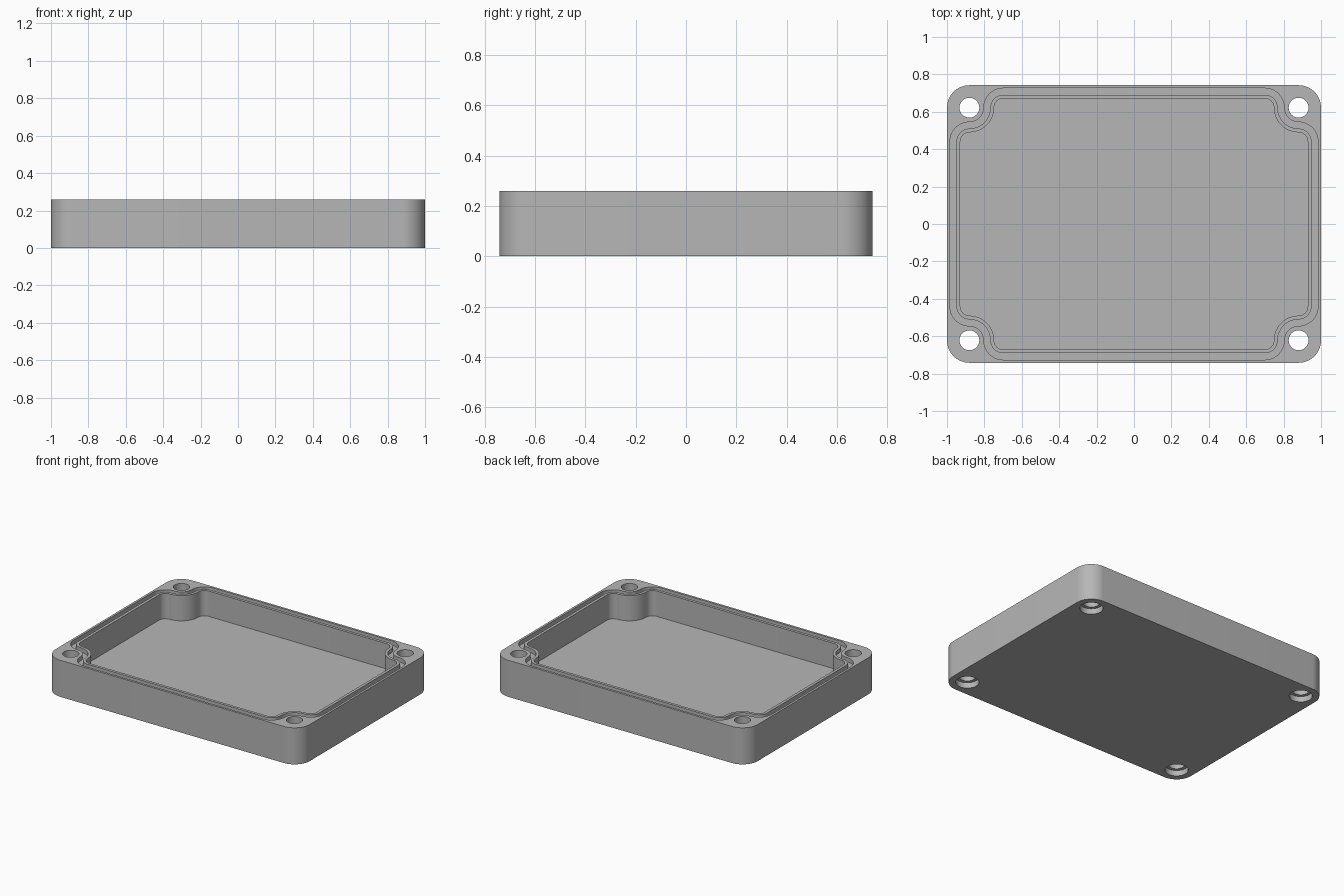
import bpy
import bmesh
from math import cos, sin, radians

if "Cube" in bpy.data.objects:
    bpy.data.objects.remove(bpy.data.objects["Cube"])

HALF_X, HALF_Y, HEIGHT = 1.0, 0.742, 0.26
FLOOR = 0.08
HOLE_X, HOLE_Y = 0.88, 0.622
CORNER = 0.12
BOSS, FILLET = 0.077, 0.104
QUADRANTS = ((1, 1), (-1, 1), (-1, -1), (1, -1))

grey = bpy.data.materials.new("light grey")
grey.use_nodes = True
colour = (0.47, 0.47, 0.47, 1)
grey.diffuse_color = colour
grey.node_tree.nodes["Principled BSDF"].inputs["Base Color"].default_value = colour


def arc(cx, cy, r, start, end, steps=14):
    angles = [radians(start + (end - start) * i / steps) for i in range(steps + 1)]
    return [(cx + r * cos(a), cy + r * sin(a)) for a in angles]


def mirrored(quarter):
    """Repeat a quarter outline in all four quadrants, anticlockwise."""
    loop = []
    for sx, sy in QUADRANTS:
        part = [(x * sx, y * sy) for x, y in quarter]
        loop += part if sx * sy > 0 else part[::-1]
    return loop


def inner_outline(inset):
    """Rounded rectangle that wraps around the screw bosses."""
    r, b, step = FILLET - inset, BOSS + inset, BOSS + FILLET
    return mirrored(arc(HOLE_X, HOLE_Y - step, r, 0, 90)
                    + arc(HOLE_X, HOLE_Y, b, 270, 180)[1:-1]
                    + arc(HOLE_X - step, HOLE_Y, r, 0, 90))


def loft(name, sections, closed=False):
    """Join outlines at given heights into a solid, or into a closed ring."""
    bm = bmesh.new()
    rings = [[bm.verts.new((x, y, z)) for x, y in loop] for loop, z in sections]
    pairs = list(zip(rings, rings[1:]))
    if closed:
        pairs.append((rings[-1], rings[0]))
    else:
        bm.faces.new(rings[0][::-1])
        bm.faces.new(rings[-1])
    for low, high in pairs:
        n = len(low)
        for i in range(n):
            j = (i + 1) % n
            bm.faces.new((low[i], low[j], high[j], high[i]))
    bmesh.ops.recalc_face_normals(bm, faces=bm.faces)
    mesh = bpy.data.meshes.new(name)
    bm.to_mesh(mesh)
    bm.free()
    mesh.materials.append(grey)
    obj = bpy.data.objects.new(name, mesh)
    bpy.context.collection.objects.link(obj)
    return obj


# Outer block with rounded corners
outline = mirrored(arc(HALF_X - CORNER, HALF_Y - CORNER, CORNER, 0, 90))
tray = loft("enclosure_tray", [(outline, 0), (outline, HEIGHT)])

# Main cavity
above = HEIGHT + 0.1
inside = inner_outline(0.055)
cutters = [loft("cavity_cutter", [(inside, FLOOR), (inside, above)])]

# Seal groove around the cavity
outer, inner = inner_outline(0), inner_outline(0.035)
groove = HEIGHT - 0.03
cutters.append(loft("groove_cutter", [(outer, groove), (outer, above),
                                      (inner, above), (inner, groove)], closed=True))

# Screw holes, counterbored from below
for sx, sy in QUADRANTS:
    head, shank = (arc(sx * HOLE_X, sy * HOLE_Y, r, 0, 360, 40)[:-1]
                   for r in (0.075, 0.053))
    cutters.append(loft("screw_hole_cutter", [(head, -0.1), (head, 0.04),
                                              (shank, 0.04), (shank, above)]))

# Cut the block and keep only the finished tray
for cutter in cutters:
    cutter.hide_render = True
    cut = tray.modifiers.new(cutter.name, "BOOLEAN")
    cut.operation = "DIFFERENCE"
    cut.solver = "EXACT"
    cut.object = cutter
bpy.context.view_layer.update()
finished = bpy.data.meshes.new_from_object(
    tray.evaluated_get(bpy.context.evaluated_depsgraph_get()))
tray.modifiers.clear()
tray.data = finished
for cutter in cutters:
    bpy.data.objects.remove(cutter)

# Smooth curved walls, sharp rims
bpy.ops.object.select_all(action="DESELECT")
tray.select_set(True)
bpy.context.view_layer.objects.active = tray
bpy.ops.object.shade_smooth_by_angle(angle=radians(30))
